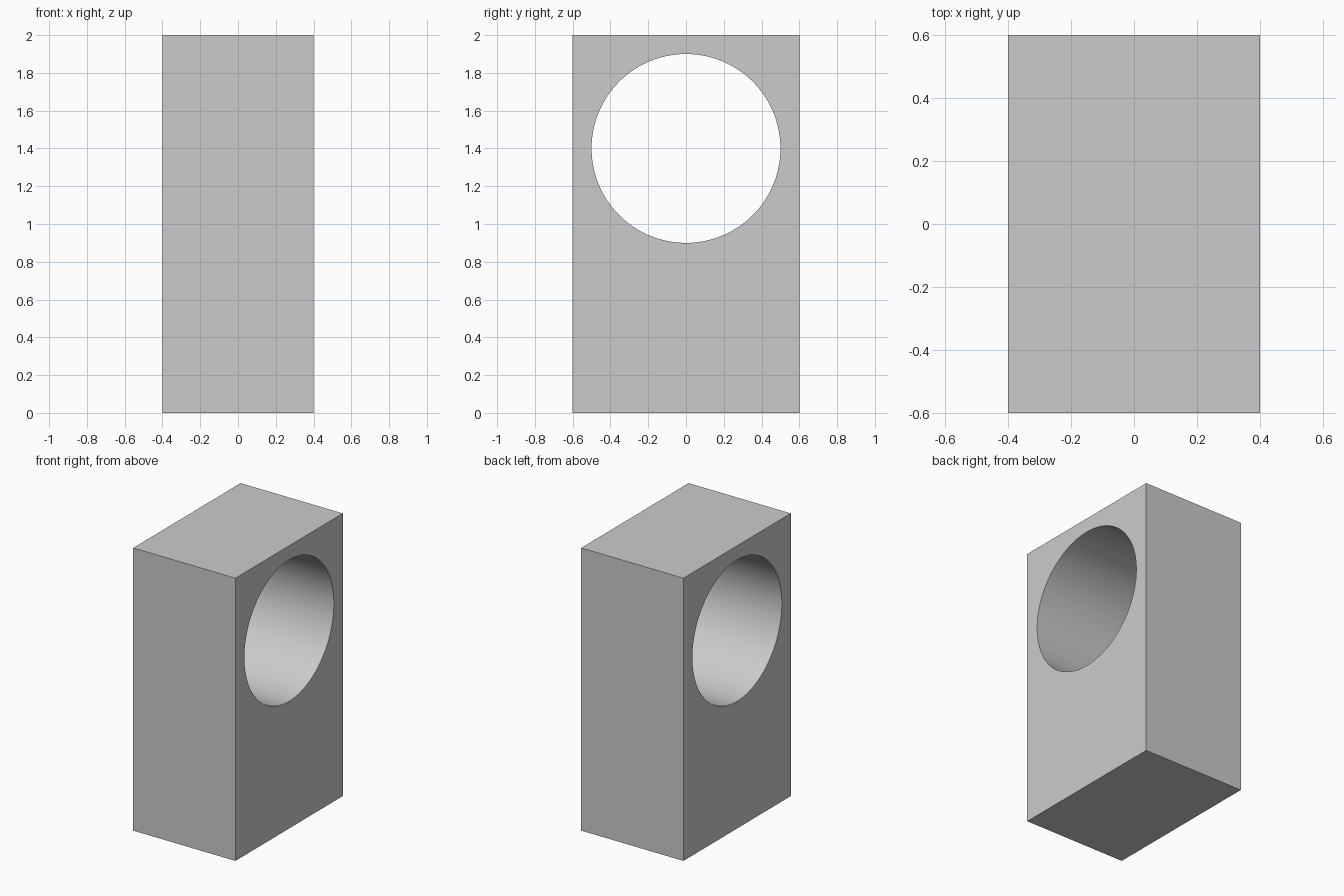
import bpy
import math

if "Cube" in bpy.data.objects:
    bpy.data.objects.remove(bpy.data.objects["Cube"])

# Upright block standing on the ground
bpy.ops.mesh.primitive_cube_add(size=1, location=(0, 0, 1))
block = bpy.context.object
block.name = "block"
block.scale = (0.8, 1.2, 2.0)
bpy.ops.object.transform_apply(location=True, rotation=False, scale=True)

# Round cutter running sideways through the upper half
bpy.ops.mesh.primitive_cylinder_add(vertices=128, radius=0.5, depth=1.2,
                                    location=(0, 0, 1.4),
                                    rotation=(0, math.pi / 2, 0))
cutter = bpy.context.object
cutter.name = "hole_cutter"
cutter.hide_render = True

# Cut the through hole, then drop the cutter
hole = block.modifiers.new("round_hole", 'BOOLEAN')
hole.operation = 'DIFFERENCE'
hole.solver = 'EXACT'
hole.object = cutter
bpy.ops.object.select_all(action='DESELECT')
block.select_set(True)
bpy.context.view_layer.objects.active = block
bpy.ops.object.modifier_apply(modifier=hole.name)
bpy.data.objects.remove(cutter, do_unlink=True)

# Smooth hole wall, crisp edges and flat sides
bpy.ops.object.shade_smooth_by_angle(angle=math.radians(30))
